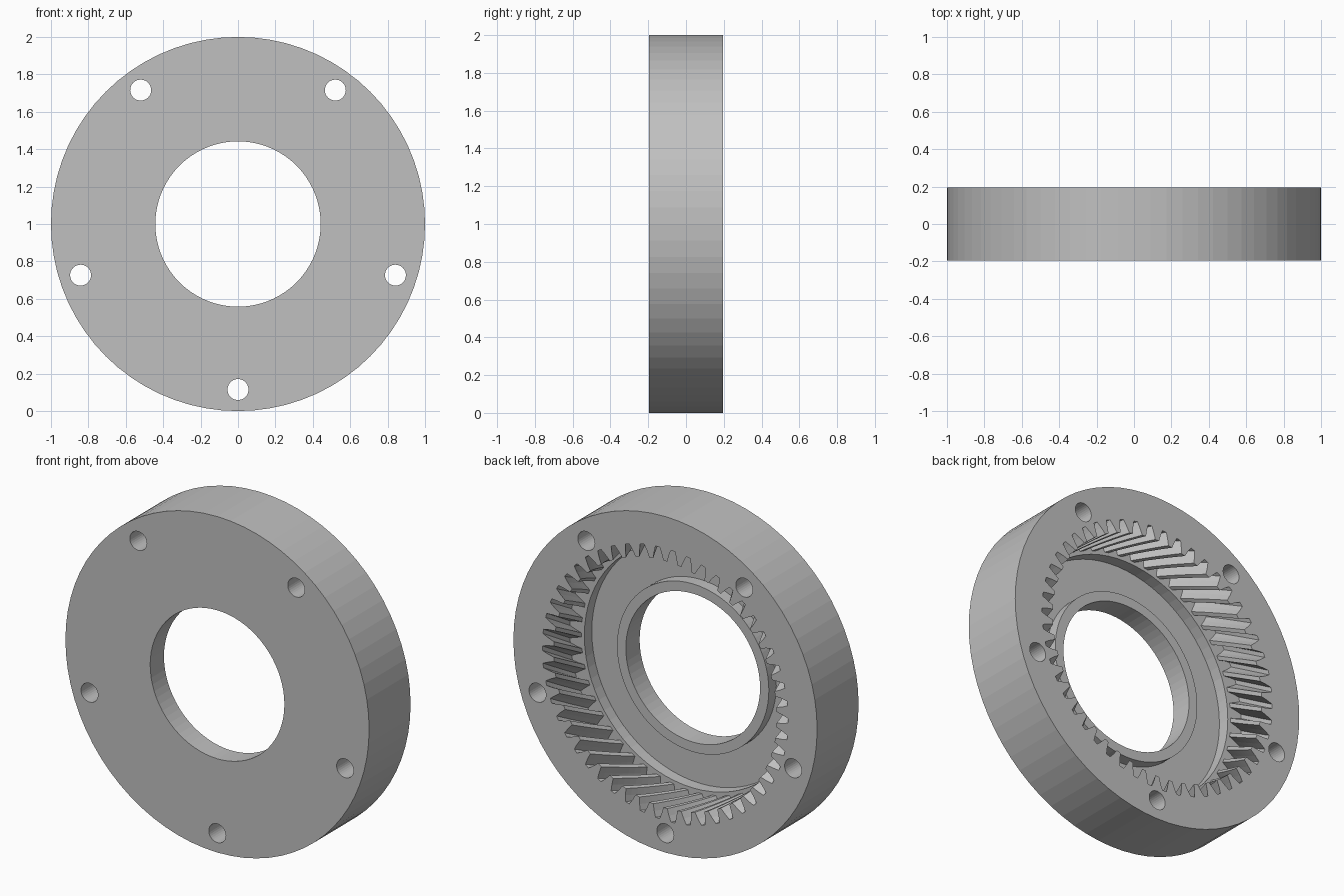
import bpy, bmesh
from math import cos, sin, pi, radians
from mathutils import Vector

cube = bpy.data.objects.get("Cube")
if cube:
    bpy.data.objects.remove(cube)

BACK, FRONT = 0.195, -0.195
SHELF, FLOOR = BACK - 0.26, BACK - 0.33   # end of the teeth, recess floor
TEETH, TWIST, LAYERS = 50, -0.19, 8
SEGS = 72

bm = bmesh.new()


def polar(r, a, y):
    return Vector((r * cos(a), y, 1 + r * sin(a)))


def circle(r, y, n=SEGS, centre=Vector((0, 0, 0))):
    return [bm.verts.new(polar(r, 2 * pi * i / n, y) + centre) for i in range(n)]


def wall(a, b):
    n = len(a)
    for i in range(n):
        j = (i + 1) % n
        bm.faces.new((a[i], a[j], b[j], b[i]))


def fill(*loops):
    """Flat face bounded by an outer loop and any number of holes."""
    edges = []
    for lp in loops:
        for i, v in enumerate(lp):
            w = lp[(i + 1) % len(lp)]
            edges.append(bm.edges.get((v, w)) or bm.edges.new((v, w)))
    bmesh.ops.triangle_fill(bm, use_beauty=True, use_dissolve=False,
                            edges=edges, normal=(0, 1, 0))


# One tooth gap: position across the pitch, radius
GAP = [(-0.36, 0.735), (-0.25, 0.775), (-0.13, 0.81),
       (0.13, 0.81), (0.25, 0.775), (0.36, 0.735)]


def gear_loop(t):
    y = BACK + (SHELF - BACK) * t
    pitch = 2 * pi / TEETH
    return [bm.verts.new(polar(r, (k + f) * pitch + TWIST * t, y))
            for k in range(TEETH) for f, r in GAP]


# Outer rim
rim_back, rim_front = circle(1, BACK), circle(1, FRONT)
wall(rim_back, rim_front)

# Bolt holes
holes_back, holes_front = [], []
for k in range(5):
    a = radians(-90 + 72 * k)
    c = Vector((0.885 * cos(a), 0, 0.885 * sin(a)))
    hb, hf = circle(0.056, BACK, 32, c), circle(0.056, FRONT, 32, c)
    wall(hb, hf)
    holes_back.append(hb)
    holes_front.append(hf)

# Helical internal teeth
layers = [gear_loop(i / LAYERS) for i in range(LAYERS + 1)]
for a, b in zip(layers, layers[1:]):
    wall(a, b)

# Recess below the teeth, raised boss and bore
recess_top, recess_low = circle(0.715, SHELF), circle(0.715, FLOOR)
boss_low, boss_top = circle(0.5, FLOOR), circle(0.5, SHELF)
bore_top, bore_front = circle(0.442, SHELF), circle(0.442, FRONT)
for a, b in ((recess_top, recess_low), (recess_low, boss_low),
             (boss_low, boss_top), (boss_top, bore_top), (bore_top, bore_front)):
    wall(a, b)

# Flat faces
fill(layers[-1], recess_top)
fill(rim_back, layers[0], *holes_back)
fill(rim_front, bore_front, *holes_front)

bmesh.ops.recalc_face_normals(bm, faces=bm.faces[:])
mesh = bpy.data.meshes.new("ring_gear")
bm.to_mesh(mesh)
bm.free()

# Material
grey = bpy.data.materials.new("plain grey")
grey.use_nodes = True
colour = (0.53, 0.53, 0.53, 1)
grey.diffuse_color = colour
for node in grey.node_tree.nodes:
    if node.type == 'BSDF_PRINCIPLED':
        node.inputs["Base Color"].default_value = colour
mesh.materials.append(grey)

gear = bpy.data.objects.new("ring_gear", mesh)
bpy.context.collection.objects.link(gear)
